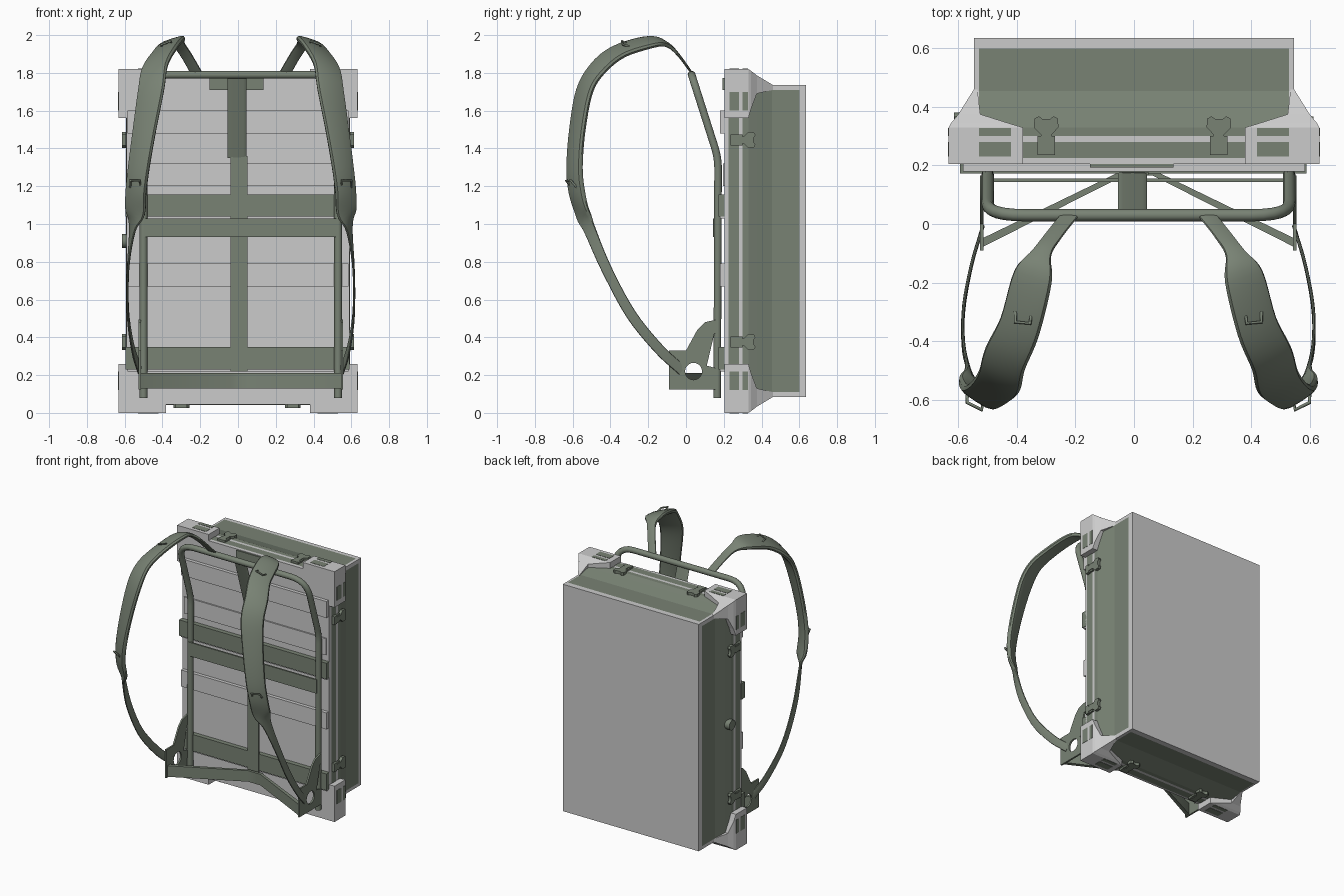
import bpy, bmesh, math
from mathutils import Vector, Matrix

if "Cube" in bpy.data.objects:
    bpy.data.objects.remove(bpy.data.objects["Cube"])

CX, CZ = 0.015, 0.91          # harness centre line, case mid height
green = bpy.data.materials.new("olive")
green.diffuse_color = (0.19, 0.225, 0.175, 1)
green.use_nodes = True
green.node_tree.nodes["Principled BSDF"].inputs["Base Color"].default_value = green.diffuse_color


def finish(name, bm, mat=None, smooth=False):
    bmesh.ops.recalc_face_normals(bm, faces=bm.faces)
    me = bpy.data.meshes.new(name)
    bm.to_mesh(me)
    bm.free()
    ob = bpy.data.objects.new(name, me)
    bpy.context.collection.objects.link(ob)
    if mat:
        me.materials.append(mat)
    if smooth:
        bpy.ops.object.select_all(action='DESELECT')
        ob.select_set(True)
        bpy.context.view_layer.objects.active = ob
        bpy.ops.object.shade_smooth_by_angle(angle=math.radians(45))
    return ob


def loft(name, rings, mat=None, smooth=False):
    bm = bmesh.new()
    vs = [[bm.verts.new(p) for p in r] for r in rings]
    n = len(vs[0])
    for a, b in zip(vs, vs[1:]):
        for i in range(n):
            bm.faces.new((a[i], a[(i + 1) % n], b[(i + 1) % n], b[i]))
    bm.faces.new(vs[0])
    bm.faces.new(vs[-1])
    return finish(name, bm, mat, smooth)


def box(name, x0, x1, y0, y1, z0, z1, mat=None):
    return loft(name, [[(x0, y, z0), (x1, y, z0), (x1, y, z1), (x0, y, z1)] for y in (y0, y1)], mat)


def curve(name, dims, splines, depth, mat, matrix=Matrix(), closed=True):
    """Filled plate (2D) or round tube (3D), turned into a mesh."""
    cu = bpy.data.curves.new(name, 'CURVE')
    cu.dimensions = dims
    if dims == '2D':
        cu.fill_mode, cu.extrude = 'BOTH', depth
    else:
        cu.bevel_depth, cu.bevel_resolution, cu.use_fill_caps = depth, 3, True
    for pts in splines:
        sp = cu.splines.new('POLY')
        sp.points.add(len(pts) - 1)
        for q, p in zip(sp.points, pts):
            q.co = (*p, 0, 1) if len(p) == 2 else (*p, 1)
        sp.use_cyclic_u = closed
    tmp = bpy.data.objects.new(name, cu)
    bpy.context.collection.objects.link(tmp)
    bpy.context.view_layer.update()
    bm = bmesh.new()
    bm.from_mesh(tmp.to_mesh())
    bpy.data.objects.remove(tmp)
    bmesh.ops.remove_doubles(bm, verts=bm.verts, dist=1e-5)
    bm.transform(matrix)
    return finish(name, bm, mat, True)


def fillet(pts, radii):
    pts = [Vector(p) for p in pts]
    out = [pts[0]]
    for a, p, b, r in zip(pts, pts[1:], pts[2:], radii):
        s, e = p + (a - p).normalized() * r, p + (b - p).normalized() * r
        out += [s * (1 - t) ** 2 + p * 2 * t * (1 - t) + e * t * t for t in (i / 6 for i in range(7))]
    return out + [pts[-1]]


def ribbon(name, rows, side, mat, steps=5):
    """Strap along rows of (x, y, z, half width, half thickness, twist)."""
    r = [Vector(q) for q in rows]
    r = [r[0] * 2 - r[1]] + r + [r[-1] * 2 - r[-2]]
    path = []
    for a, b, c, d in zip(r, r[1:], r[2:], r[3:]):
        for i in range(steps):
            t = i / steps
            path.append(0.5 * (2 * b + (c - a) * t + (2 * a - 5 * b + 4 * c - d) * t * t
                               + (3 * b - a - 3 * c + d) * t ** 3))
    path.append(r[-2])
    rings = []
    for i, q in enumerate(path):
        p = Vector(q[:3])
        tan = (Vector(path[min(i + 1, len(path) - 1)][:3]) - Vector(path[max(i - 1, 0)][:3])).normalized()
        inward = Vector((0, -0.1 - p.y, 1.1 - p.z))
        inward = (inward - tan * inward.dot(tan)).normalized()
        w = Vector((1, 0, 0)) * (1 - q[5]) + inward * q[5]
        w = (w - tan * w.dot(tan)).normalized()
        nrm = tan.cross(w)
        ring = []
        for k in range(12):
            c, s = math.cos(k * math.pi / 6), math.sin(k * math.pi / 6)
            v = p + w * q[3] * math.copysign(abs(c) ** .6, c) + nrm * q[4] * math.copysign(abs(s) ** .6, s)
            ring.append((CX + side * v.x, v.y, v.z))
        rings.append(ring)
    return loft(name, rings, mat, True)


# Case: stacked sections from front to back
prof = [(.205, .59, .865), (.33, .59, .865), (.375, .575, .85), (.455, .547, .825), (.635, .547, .825)]
loft("case_body", [[(-x, y, CZ - z), (x, y, CZ - z), (x, y, CZ + z), (-x, y, CZ + z)] for y, x, z in prof])

# Green panels lying on the four sides of the case
bands = [[(.225, .59, .865), (.28, .59, .865)],
         [(.30, .59, .865)] + prof[1:4] + [(.60, .547, .825)]]
bm = bmesh.new()
for band in bands:
    for (ya, xa, za), (yb, xb, zb) in zip(band, band[1:]):
        for s in (-1, 1):
            o = .003
            for quad in ([(-.53, ya, CZ + s * (za + o)), (.53, ya, CZ + s * (za + o)),
                          (.53, yb, CZ + s * (zb + o)), (-.53, yb, CZ + s * (zb + o))],
                         [(s * (xa + o), ya, CZ - .8), (s * (xa + o), ya, CZ + .8),
                          (s * (xb + o), yb, CZ + .8), (s * (xb + o), yb, CZ - .8)]):
                f = bm.faces.new([bm.verts.new(p) for p in quad])
finish("side_panels", bm, green)

# Flared corner caps with inset pads
cap = [(.205, .633, .38, .91, .65), (.33, .633, .38, .91, .65), (.345, .625, .43, .90, .70),
       (.375, .60, .525, .877, .78), (.46, .547, .535, .826, .80)]
for sx in (-1, 1):
    for sz in (-1, 1):
        loft("corner_cap", [[(sx * a, y, CZ + sz * c), (sx * b, y, CZ + sz * c), (sx * b, y, CZ + sz * d),
                             (sx * a, y, CZ + sz * d)] for y, a, b, c, d in cap])
        for y0, y1 in ((.23, .28), (.30, .328)):
            box("cap_pad_side", sx * .62, sx * .635, y0, y1, CZ + sz * .69, CZ + sz * .79, green)
            box("cap_pad_end", sx * .42, sx * .53, y0, y1, CZ + sz * .90, CZ + sz * .912, green)

# Front ribs
for z in (.22, .67, 1.03, 1.48):
    box("front_rib", -.585, .585, .18, .21, z, z + .12)
box("front_rib_thin", -.57, .57, .195, .21, 1.2, 1.32)

# Latches on all four sides, and the round valve
head = [(-.03, .235), (.03, .235), (.03, .26), (.018, .265), (.018, .305), (.042, .33), (.04, .36),
        (.025, .368), (.012, .358), (-.012, .358), (-.025, .368), (-.04, .36), (-.042, .33), (-.018, .305),
        (-.018, .265), (-.03, .26)]
Y = Vector((0, 1, 0))
spots = [((s * .603, 0, z), (s, 0, 0)) for s in (-1, 1) for z in (.375, 1.445)]
spots += [((x, 0, CZ + s * .873), (0, 0, s)) for s in (-1, 1) for x in (-.3, .29)]
for pos, out in spots:
    out = Vector(out)
    m = Matrix((Y.cross(out), Y, out)).transposed().to_4x4()
    m.translation = pos
    curve("latch", '2D', [head], .01, green, m)
    curve("latch_base", '2D', [[(-.03, .235), (.03, .235), (.03, .30), (-.03, .30)]], .006, green, m)
bm = bmesh.new()
bmesh.ops.create_cone(bm, cap_ends=True, segments=24, radius1=.036, radius2=.036, depth=.04,
                      matrix=Matrix.Translation((-.595, .345, CZ)) @ Matrix.Rotation(math.pi / 2, 4, 'Y'))
finish("valve", bm, green, True)

# Tube frame
half = [(.515, .165, .08), (.515, .17, 1.35), (.515, .03, 1.79)]
pts = [(CX - x, y, z) for x, y, z in half] + [(CX + x, y, z) for x, y, z in reversed(half)]
curve("frame_tube", '3D', [fillet(pts, (.06, .13, .13, .06))], .021, green, closed=False)

# Back straps and bands
box("case_band_mid", -.595, .59, .172, .215, 1.04, 1.155, green)
box("case_band_low", -.595, .59, .172, .215, .23, .35, green)
box("frame_band", CX - .515, CX + .515, .143, .155, .93, 1.03, green)
box("centre_strap", -.04, .05, .165, .178, .22, 1.36, green)
box("top_patch", -.15, .135, .193, .21, 1.71, 1.772, green)
ribbon("centre_strap_top", [(-.02, .172, 1.35, .05, .006, 0), (-.02, .035, 1.79, .05, .006, 0)], 1, green)

# Hip belt
belt = [(-.535, -.08), (-.05, .165), (.05, .165), (.535, -.08), (.535, -.05), (.05, .185), (-.05, .185), (-.535, -.05)]
curve("hip_belt", '2D', [belt], .04, green, Matrix.Translation((CX, 0, .17)))

# Lower wings, shoulder straps and strap loops, mirrored
wing = [(-.09, .125), (-.09, .33), (0, .33), (.06, .44), (.1, .48), (.165, .495), (.165, .42), (.15, .42),
        (.11, .25), (.165, .235), (.165, .125)]
hole = [(.04 + .045 * math.cos(a * math.pi / 10), .22 + .045 * math.sin(a * math.pi / 10)) for a in range(20)]
strap = [(.235, .03, 1.80, .03, .006, 0), (.29, -.04, 1.895, .03, .008, 0), (.33, -.10, 1.95, .035, .012, .1),
         (.36, -.18, 1.965, .07, .018, .25), (.405, -.35, 1.915, .075, .02, .3), (.455, -.46, 1.83, .078, .02, .33),
         (.475, -.535, 1.71, .078, .02, .33), (.51, -.575, 1.50, .07, .02, .35), (.54, -.59, 1.30, .065, .02, .38),
         (.555, -.578, 1.17, .063, .02, .4), (.56, -.548, 1.06, .06, .016, .4), (.575, -.51, .97, .035, .008, .7),
         (.597, -.42, .76, .028, .006, 1), (.597, -.29, .52, .028, .006, 1), (.57, -.14, .335, .028, .006, 1),
         (.535, -.02, .225, .028, .006, 1)]
for s in (-1, 1):
    m = Matrix.Translation((CX + s * .535, 0, 0)) @ Matrix(((0, 0, 1, 0), (1, 0, 0, 0), (0, 1, 0, 0), (0, 0, 0, 1)))
    curve("wing_plate", '2D', [wing, hole], .006, green, m)
    ribbon("shoulder_strap", strap, s, green)
    low = [(.53, -.60, 1.19), (.535, -.635, 1.23), (.585, -.61, 1.23), (.585, -.575, 1.19)]
    top = [(.365, -.30, 1.95), (.37, -.34, 1.968), (.42, -.335, 1.95), (.42, -.30, 1.94)]
    for loop in (low, top):
        curve("strap_loop", '3D', [[(CX + s * x, y, z) for x, y, z in loop]], .006, green, closed=False)
